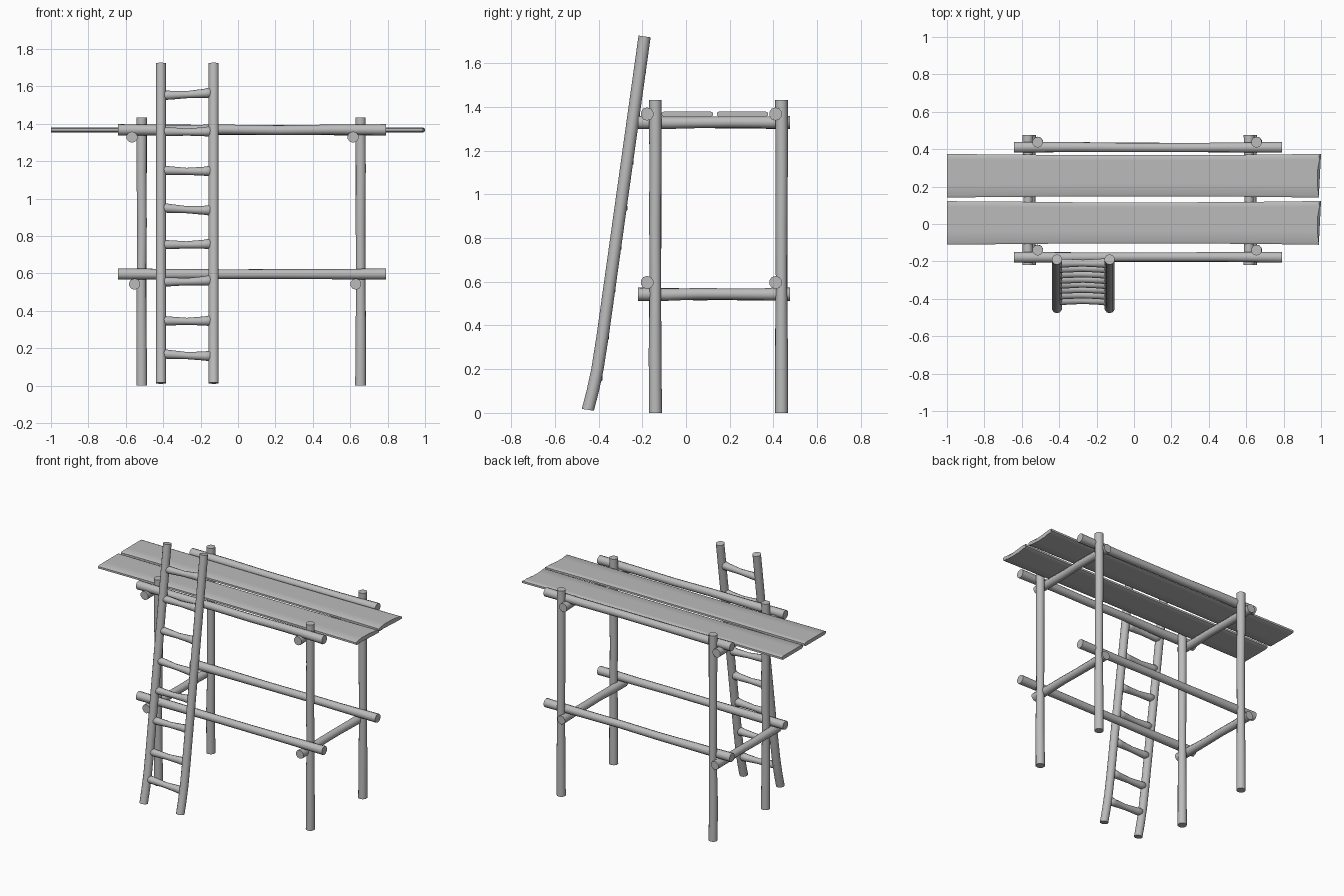
import bpy, bmesh, math, random
from mathutils import Vector

random.seed(4)
if "Cube" in bpy.data.objects:
    bpy.data.objects.remove(bpy.data.objects["Cube"])

wood = bpy.data.materials.new("plain_grey")
wood.use_nodes = True
GREY = (0.5, 0.5, 0.5, 1)
wood.diffuse_color = GREY
wood.node_tree.nodes["Principled BSDF"].inputs["Base Color"].default_value = GREY
SIDES = 10
parts = []


def finish(name, bm):
    """Turn a bmesh into a named, coloured object."""
    bmesh.ops.recalc_face_normals(bm, faces=bm.faces)
    mesh = bpy.data.meshes.new(name)
    bm.to_mesh(mesh)
    bm.free()
    mesh.materials.append(wood)
    obj = bpy.data.objects.new(name, mesh)
    bpy.context.collection.objects.link(obj)
    parts.append(obj)


def skin(bm, rings):
    """Join closed rings of vertices into a capped tube."""
    for a, b in zip(rings, rings[1:]):
        for i in range(len(a)):
            j = (i + 1) % len(a)
            bm.faces.new((a[i], a[j], b[j], b[i]))
    bm.faces.new(rings[0])
    bm.faces.new(rings[-1])


def pole(name, points, radii):
    """Rough round pole through the points."""
    bm = bmesh.new()
    points = [Vector(p) for p in points]
    turn = (points[-1] - points[0]).to_track_quat('Z', 'Y')
    rings = []
    for p, r in zip(points, radii):
        ring = []
        for i in range(SIDES):
            a = math.tau * (i + 0.5) / SIDES
            ring.append(bm.verts.new(p + turn @ Vector((r * math.cos(a), r * math.sin(a), 0))))
        rings.append(ring)
    skin(bm, rings)
    finish(name, bm)


def log(name, start, end, radii, wobble=0.002):
    """Straight pole with slightly uneven inner sections."""
    start, end = Vector(start), Vector(end)
    n = len(radii) - 1
    pts = []
    for i in range(n + 1):
        p = start.lerp(end, i / n)
        if 0 < i < n:
            p += Vector([random.uniform(-wobble, wobble) for _ in range(3)])
        pts.append(p)
    pole(name, pts, radii)


POST_R = (0.03, 0.029, 0.026, 0.027, 0.028, 0.029)
RAIL_R = (0.03, 0.028, 0.026, 0.026, 0.027, 0.03)

# Upright posts
for side, x in (("right", -0.515), ("left", 0.655)):
    for end, y in (("front", -0.14), ("back", 0.437)):
        log(f"{end}_{side}_post", (x, y, 0), (x, y, 1.433), POST_R)

# Long rails
for level, z in (("lower", 0.597), ("upper", 1.368)):
    for end, y in (("front", -0.178), ("back", 0.41)):
        log(f"{level}_{end}_rail", (-0.642, y, z), (0.79, y, z), RAIL_R)

# Cross beams
for level, z, xs in (("lower", 0.543, (-0.553, 0.63)), ("upper", 1.329, (-0.567, 0.615))):
    for side, x in zip(("right", "left"), xs):
        log(f"{level}_{side}_beam", (x, -0.22, z), (x, 0.475, z), RAIL_R)

# Deck planks: rounded long edges, narrower middle, ragged end
STATIONS = ((-1, 0.116), (-0.7, 0.114), (-0.3, 0.11), (0.3, 0.11), (0.7, 0.113), (1, 0.117))
COLUMNS = (-1, -0.9, -0.35, 0.3, 0.75, 0.9, 1)
RAGGED = (0.012, 0.012, 0.02, 0.018, 0.008, 0.012, 0)
for name, yc in (("front_plank", 0.006), ("back_plank", 0.258)):
    bm = bmesh.new()
    rings = []
    for x, half in STATIONS:
        top, bottom = [], []
        for t, cut in zip(COLUMNS, RAGGED):
            px = x - cut if x == 1 else x
            edge = 0.006 if abs(t) == 1 else 0
            top.append(bm.verts.new((px, yc + t * half, 1.38 - edge)))
            bottom.append(bm.verts.new((px, yc + t * half, 1.355 + edge)))
        rings.append(top + bottom[::-1])
    skin(bm, rings)
    finish(name, bm)


# Ladder, leaning, bent a little at the foot
def lean(z):
    return -0.19 - 0.14 * (1.72 - z) - 0.25 * max(0, 0.3 - z) ** 2


for side, x in (("right", -0.412), ("left", -0.13)):
    heights = (0.014, 0.1, 0.2, 0.35, 0.7, 1.1, 1.45, 1.723)
    pole(f"ladder_{side}_stile", [(x, lean(z), z) for z in heights], [0.028] * len(heights))

# Rungs: thinner and sagging in the middle, with rounded ends
RUNG = ((0, 0.016), (0.04, 0.025), (0.15, 0.024), (0.5, 0.019), (0.85, 0.024), (0.96, 0.028), (1, 0.018))
TILTS = (-0.006, 0, 0.004, 0.002, -0.007, -0.002, 0, 0.007)
HEIGHTS = (0.165, 0.348, 0.56, 0.757, 0.945, 1.15, 1.36, 1.56)
for n, (z, tilt) in enumerate(zip(HEIGHTS, TILTS), 1):
    pts = [(-0.407 + 0.265 * t, lean(z) + 0.003, z + tilt * (2 * t - 1) - 0.016 * t * (1 - t))
           for t, r in RUNG]
    pole(f"ladder_rung_{n}", pts, [r for t, r in RUNG])

# Smooth the round sides, keep the cut ends sharp
bpy.ops.object.select_all(action='DESELECT')
for obj in parts:
    obj.select_set(True)
bpy.context.view_layer.objects.active = parts[0]
bpy.ops.object.shade_smooth_by_angle(angle=math.radians(50))
